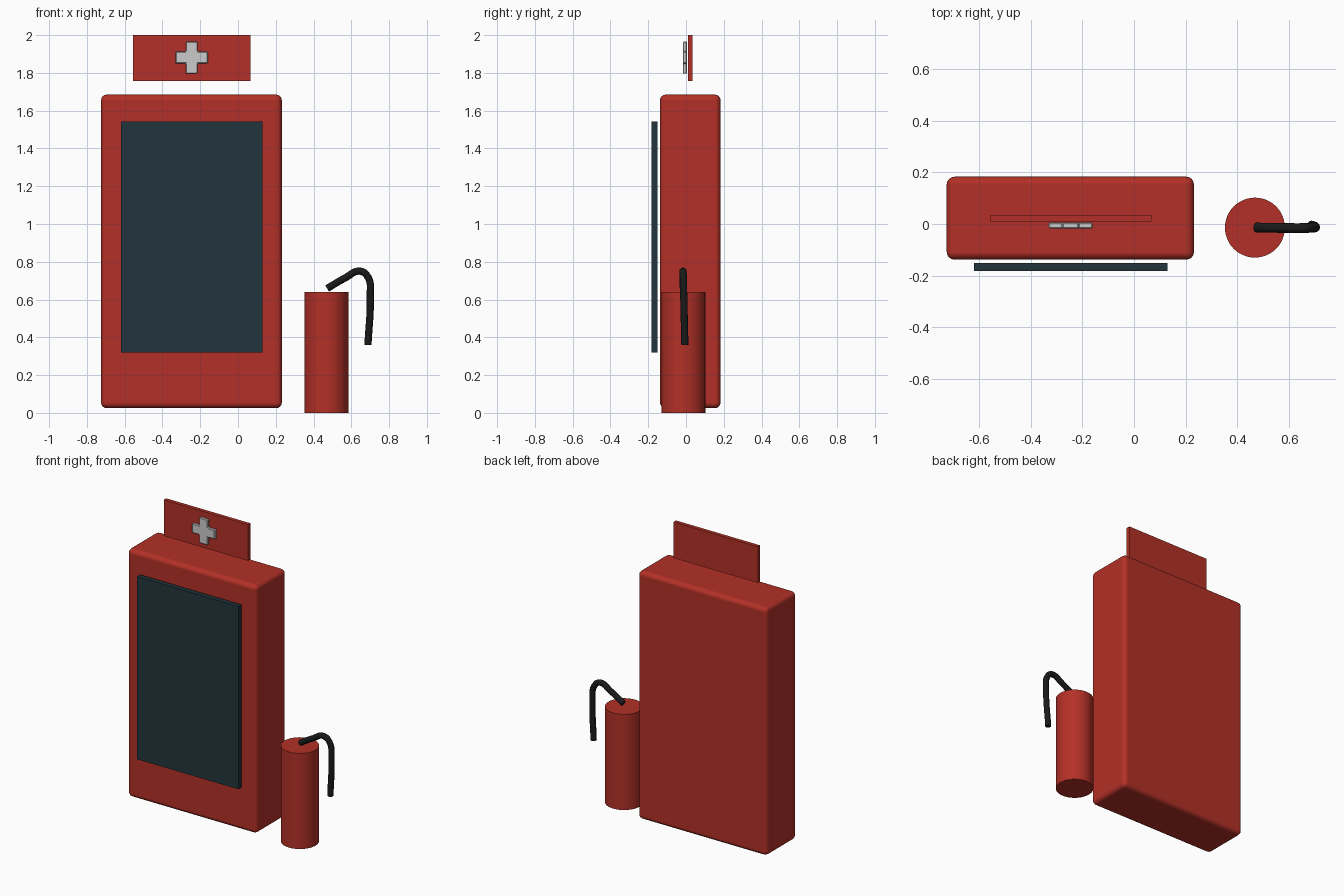
import bpy
import bmesh

if "Cube" in bpy.data.objects:
    bpy.data.objects.remove(bpy.data.objects["Cube"])


def material(name, color):
    m = bpy.data.materials.new(name)
    m.diffuse_color = (*color, 1)
    m.use_nodes = True
    m.node_tree.nodes["Principled BSDF"].inputs["Base Color"].default_value = m.diffuse_color
    return m


RED = material("red_paint", (0.45, 0.03, 0.02))
GLASS = material("dark_glass", (0.015, 0.035, 0.045))
RUBBER = material("black_rubber", (0.01, 0.01, 0.01))


def finish(obj, name, mat=None, bevel=0, segments=1):
    obj.name = name
    if mat:
        obj.data.materials.append(mat)
    if bevel:
        mod = obj.modifiers.new("rounded_edges", 'BEVEL')
        mod.width, mod.segments = bevel, segments


def box(name, lo, hi, mat=None, bevel=0, segments=1):
    bpy.ops.mesh.primitive_cube_add(size=1, location=[(a + b) / 2 for a, b in zip(lo, hi)])
    obj = bpy.context.object
    obj.scale = [b - a for a, b in zip(lo, hi)]
    bpy.ops.object.transform_apply(location=False, rotation=False, scale=True)
    finish(obj, name, mat, bevel, segments)
    if bevel:
        bpy.ops.object.shade_smooth_by_angle()
        for p in obj.data.polygons:
            p.use_smooth = True
    return obj


# Cabinet with rounded edges, window pane and sign board
cabinet = box("cabinet", (-0.725, -0.138, 0.025), (0.232, 0.183, 1.685), RED, 0.03, 4)
cabinet.modifiers["rounded_edges"].harden_normals = True
box("window_pane", (-0.62, -0.182, 0.32), (0.13, -0.15, 1.543), GLASS)
box("sign_board", (-0.556, 0.01, 1.758), (0.067, 0.035, 2.0), RED)

# Plus-shaped emblem in front of the sign
cx, cz, a, b = -0.245, 1.881, 0.085, 0.031
outline = [(b, a), (b, b), (a, b)]
points = []
for _ in range(4):
    points += outline
    outline = [(z, -x) for x, z in outline]
# order each quarter so the outline runs clockwise around the plus
bm = bmesh.new()
face = bm.faces.new([bm.verts.new((cx + x, 0.005, cz + z)) for x, z in points])
ext = bmesh.ops.extrude_face_region(bm, geom=[face])
for v in ext["geom"]:
    if isinstance(v, bmesh.types.BMVert):
        v.co.y -= 0.022
bmesh.ops.recalc_face_normals(bm, faces=bm.faces)
mesh = bpy.data.meshes.new("sign_plus")
bm.to_mesh(mesh)
bm.free()
plus = bpy.data.objects.new("sign_plus", mesh)
bpy.context.collection.objects.link(plus)
finish(plus, "sign_plus", None, 0.004, 1)

# Extinguisher tank
bpy.ops.mesh.primitive_cylinder_add(vertices=48, radius=0.116, depth=0.64,
                                    location=(0.468, -0.014, 0.32))
finish(bpy.context.object, "extinguisher_tank", RED)
bpy.ops.object.shade_smooth_by_angle()

# Curved hose
path = [(0.472, -0.014, 0.659), (0.565, -0.015, 0.713), (0.648, -0.016, 0.75),
        (0.69, -0.014, 0.715), (0.70, -0.012, 0.62), (0.688, -0.006, 0.36)]
curve = bpy.data.curves.new("hose", 'CURVE')
curve.dimensions = '3D'
curve.bevel_depth, curve.bevel_resolution = 0.019, 4
curve.use_fill_caps = True
spline = curve.splines.new('BEZIER')
spline.bezier_points.add(len(path) - 1)
for p, co in zip(spline.bezier_points, path):
    p.co = co
    p.handle_left_type = p.handle_right_type = 'AUTO'
hose = bpy.data.objects.new("hose", curve)
bpy.context.collection.objects.link(hose)
finish(hose, "hose", RUBBER)
